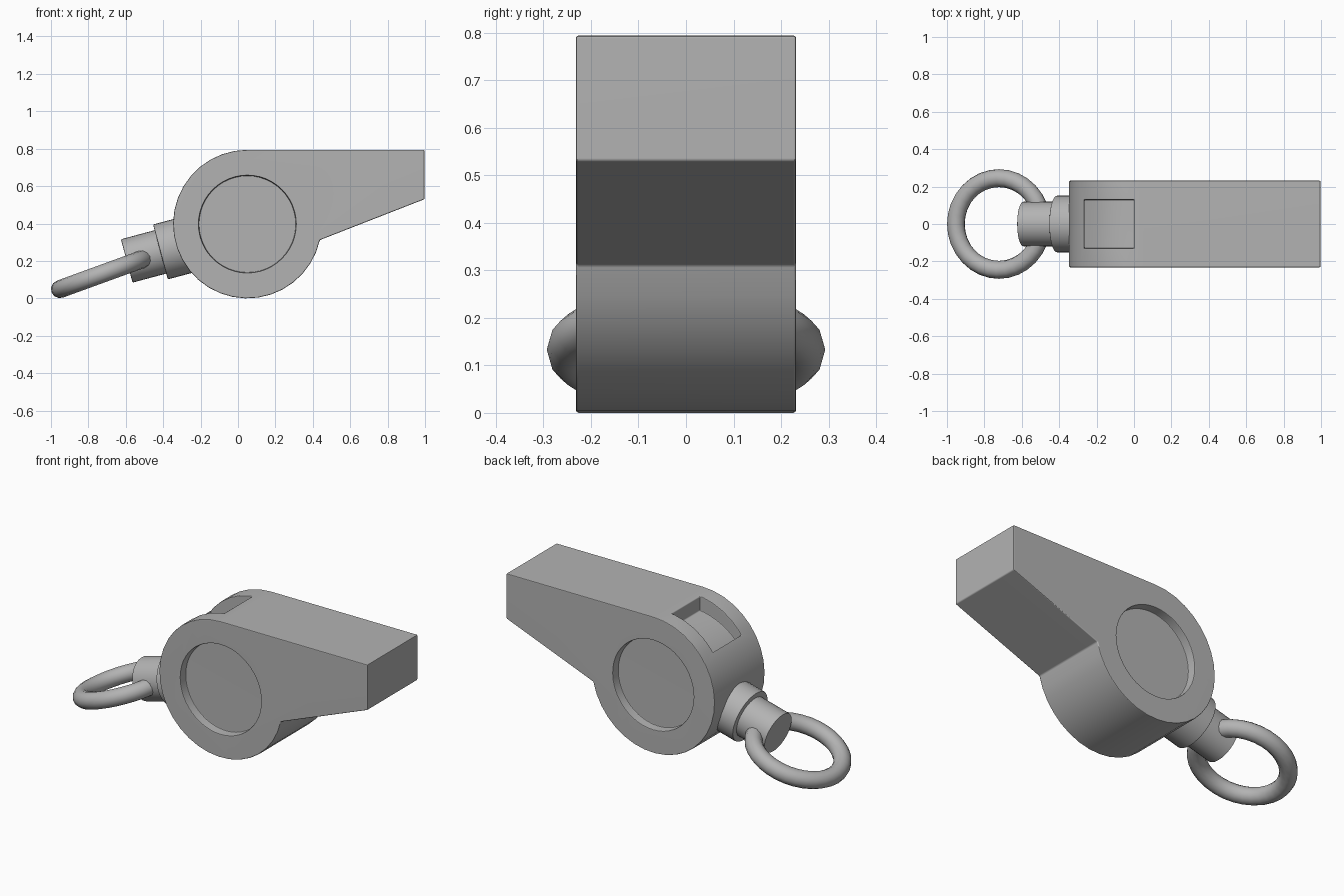
import bpy, bmesh
from math import sin, cos, pi, radians, sqrt
from mathutils import Matrix, Vector

cube = bpy.data.objects.get("Cube")
if cube:
    bpy.data.objects.remove(cube, do_unlink=True)

grey = bpy.data.materials.new("plain grey")
grey.use_nodes = True
colour = (0.45, 0.45, 0.45, 1)
grey.diffuse_color = colour
grey.node_tree.nodes["Principled BSDF"].inputs["Base Color"].default_value = colour

R = 0.397                       # barrel radius
CX, CZ = 0.05, R                # barrel centre
HALF = 0.232                    # half thickness of the body


def add_object(name, bm):
    bmesh.ops.recalc_face_normals(bm, faces=bm.faces)
    mesh = bpy.data.meshes.new(name)
    bm.to_mesh(mesh)
    bm.free()
    mesh.materials.append(grey)
    obj = bpy.data.objects.new(name, mesh)
    bpy.context.collection.objects.link(obj)
    return obj


def prism(name, profile, y0, y1):
    """Extrude an x-z outline along y."""
    bm = bmesh.new()
    face = bm.faces.new([bm.verts.new((x, y0, z)) for x, z in profile])
    out = bmesh.ops.extrude_face_region(bm, geom=[face])
    verts = [v for v in out["geom"] if isinstance(v, bmesh.types.BMVert)]
    bmesh.ops.translate(bm, verts=verts, vec=(0, y1 - y0, 0))
    return add_object(name, bm)


def arc(radius, start, end, steps):
    return [(CX + radius * cos(radians(start + (end - start) * i / steps)),
             CZ + radius * sin(radians(start + (end - start) * i / steps)))
            for i in range(steps + 1)]


def activate(obj):
    bpy.ops.object.select_all(action="DESELECT")
    obj.select_set(True)
    bpy.context.view_layer.objects.active = obj


def cut(obj, cutter):
    mod = obj.modifiers.new("cut", "BOOLEAN")
    mod.operation = "DIFFERENCE"
    mod.solver = "EXACT"
    mod.object = cutter
    activate(obj)
    bpy.ops.object.modifier_apply(modifier=mod.name)
    bpy.data.objects.remove(cutter, do_unlink=True)


def finish(obj, width=0.0):
    """Soften the edges and shade smooth."""
    activate(obj)
    if width:
        mod = obj.modifiers.new("soft edges", "BEVEL")
        mod.width = width
        mod.segments = 2
        mod.limit_method = "ANGLE"
        mod.angle_limit = radians(20)
        mod.use_clamp_overlap = False
        bpy.ops.object.modifier_apply(modifier=mod.name)
    bpy.ops.object.shade_smooth_by_angle(angle=radians(40))
    obj.modifiers.new("even shading", "WEIGHTED_NORMAL").keep_sharp = True


# Body: round barrel running into a tapered mouthpiece
outline = arc(R, 90, 347.6, 26) + [(0.997, 0.53), (0.997, 2 * R)]
body = prism("whistle_body", outline, -HALF, HALF)

# Round recess on each side
for side in (-1, 1):
    circle = arc(0.26, 0, 360, 48)[:-1]
    cut(body, prism("recess_cutter", circle, side * (HALF - 0.05), side * 0.4))

# Air slot on top, with a floor that follows the barrel
floor = []
for i in range(9):
    x = -0.265 + 0.265 * i / 8
    floor.append((x, CZ - 0.085 + sqrt(R ** 2 - (x - CX) ** 2)))
cut(body, prism("slot_cutter", floor + [(0, 0.95), (-0.265, 0.95)], -0.13, 0.13))
finish(body, 0.006)

# Swivel: wide collar and narrower peg along one tilted axis
axis = Vector((-cos(radians(15)), 0, -sin(radians(15))))
turn = axis.to_track_quat("Z", "Y").to_matrix().to_4x4()


def swivel_part(name, radius, outer_x, outer_z, length):
    bm = bmesh.new()
    place = Matrix.Translation(Vector((outer_x, 0, outer_z)) - axis * length / 2)
    bmesh.ops.create_cone(bm, cap_ends=True, segments=32, radius1=radius,
                          radius2=radius, depth=length, matrix=place @ turn)
    finish(add_object(name, bm), 0.006)


swivel_part("swivel_collar", 0.152, -0.415, 0.248, 0.2)
swivel_part("swivel_peg", 0.12, -0.595, 0.2, 0.25)

# Split ring hanging from the peg
bpy.ops.mesh.primitive_torus_add(
    major_segments=32, minor_segments=12, major_radius=0.245, minor_radius=0.048,
    location=(-0.722, 0, 0.133), rotation=(0, radians(-20), 0))
ring = bpy.context.object
ring.name = "key_ring"
ring.data.materials.append(grey)
finish(ring)
